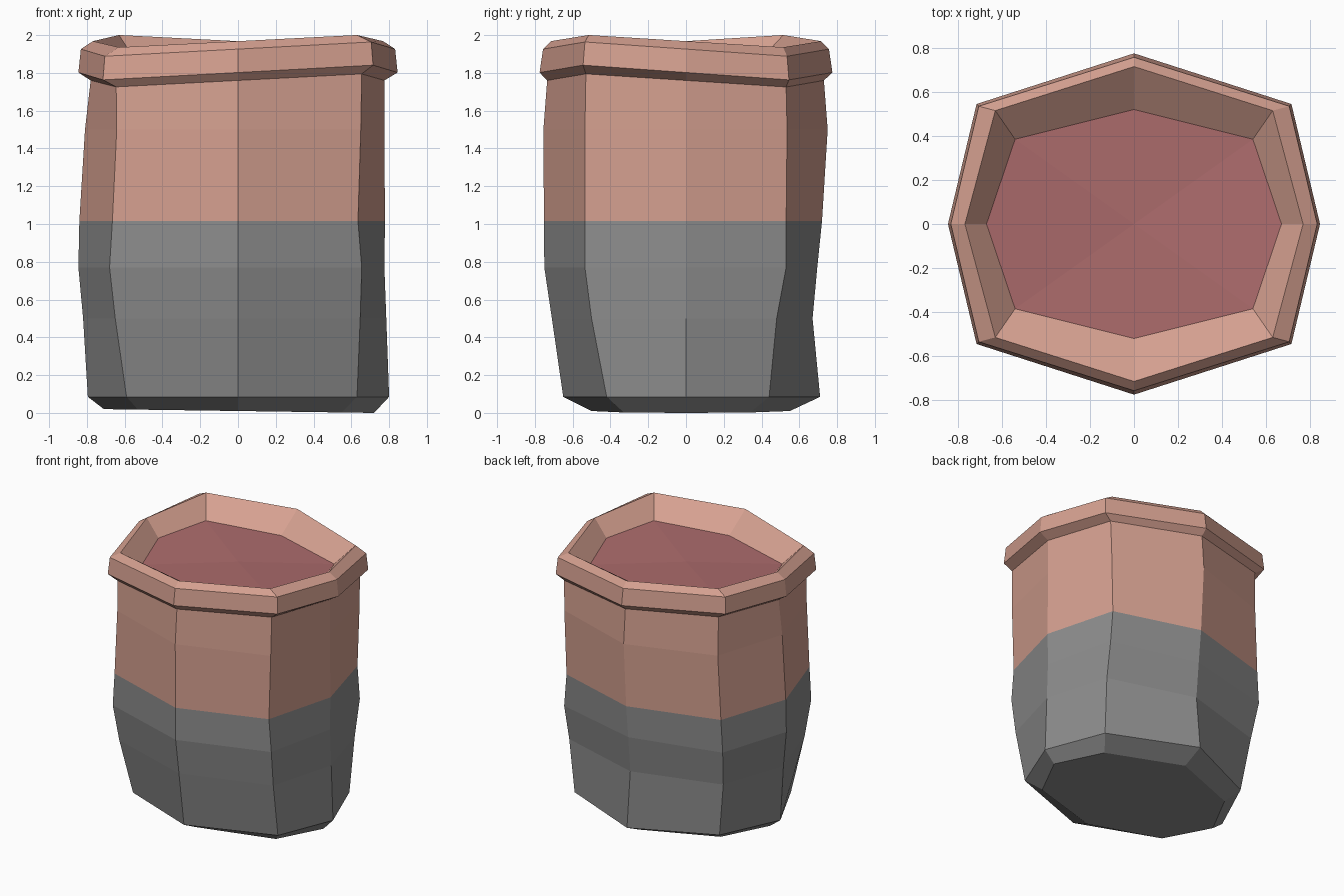
import bpy, bmesh

if "Cube" in bpy.data.objects:
    bpy.data.objects.remove(bpy.data.objects["Cube"])


def material(name, rgb):
    m = bpy.data.materials.new(name)
    m.diffuse_color = (*rgb, 1)
    m.use_nodes = True
    m.node_tree.nodes["Principled BSDF"].inputs["Base Color"].default_value = m.diffuse_color
    return m


salmon = material("salmon clay", (0.665, 0.352, 0.279))
grey = material("grey stone", (0.265, 0.265, 0.265))
red = material("dark red filling", (0.413, 0.147, 0.150))

# Eight-sided rings: z, left x, right x, front y, back y,
# then corner left x, right x, front y, back y
BODY = [
    (0.01, -0.71, 0.72, -0.50, 0.55, -0.53, 0.55, -0.33, 0.34),
    (0.085, -0.795, 0.80, -0.65, 0.71, -0.59, 0.63, -0.42, 0.44),
    (0.50, -0.82, 0.785, -0.71, 0.67, -0.65, 0.647, -0.50, 0.48),
    (0.77, -0.845, 0.775, -0.75, 0.695, -0.68, 0.655, -0.535, 0.53),
    (1.015, -0.84, 0.778, -0.752, 0.72, -0.665, 0.635, -0.535, 0.53),
    (1.50, -0.81, 0.775, -0.755, 0.75, -0.642, 0.65, -0.535, 0.535),
    (1.76, -0.78, 0.775, -0.735, 0.73, -0.645, 0.655, -0.53, 0.53),
]


def even(z, x, y, cx, cy):
    """Symmetrical ring."""
    return (z, -x, x, -y, y, -cx, cx, -cy, cy)


RIM = [
    BODY[-1],
    even(1.802, 0.845, 0.775, 0.715, 0.545),
    even(1.926, 0.832, 0.757, 0.705, 0.535),
    even(1.968, 0.768, 0.715, 0.63, 0.515),
    even(1.84, 0.67, 0.52, 0.54, 0.385),
]


def ring_points(r):
    z, l, rt, f, b, cl, cr, cf, cb = r
    pts = [(rt, 0), (cr, cb), (0, b), (cl, cb), (l, 0), (cl, cf), (0, f), (cr, cf)]
    warp = 0.1 if z > 1.7 else 0.0        # saddle-shaped mouth
    tilt = 0.014 if z < 0.05 else 0.0     # slightly uneven base
    return [(x, y, z - warp * x * y - tilt * x) for x, y in pts]


def loft(name, rings, mat, cap_bottom=False, cap_top=False, walls=True):
    bm = bmesh.new()
    loops = [[bm.verts.new(p) for p in ring_points(r)] for r in rings]
    if walls:
        for a, b in zip(loops, loops[1:]):
            for i in range(8):
                j = (i + 1) % 8
                bm.faces.new((a[i], a[j], b[j], b[i]))
    if cap_bottom:
        bm.faces.new(loops[0][::-1])
    if cap_top:
        top = loops[-1]
        c = bm.verts.new((0, 0, rings[-1][0]))
        for i in range(8):
            bm.faces.new((top[i], top[(i + 1) % 8], c))
    me = bpy.data.meshes.new(name)
    bm.to_mesh(me)
    bm.free()
    me.materials.append(mat)
    ob = bpy.data.objects.new(name, me)
    bpy.context.collection.objects.link(ob)
    return ob


loft("lower_body", BODY[:5], grey, cap_bottom=True)
loft("upper_body", BODY[4:], salmon)
loft("rim", RIM, salmon)
loft("filling", RIM[-1:], red, cap_top=True, walls=False)
